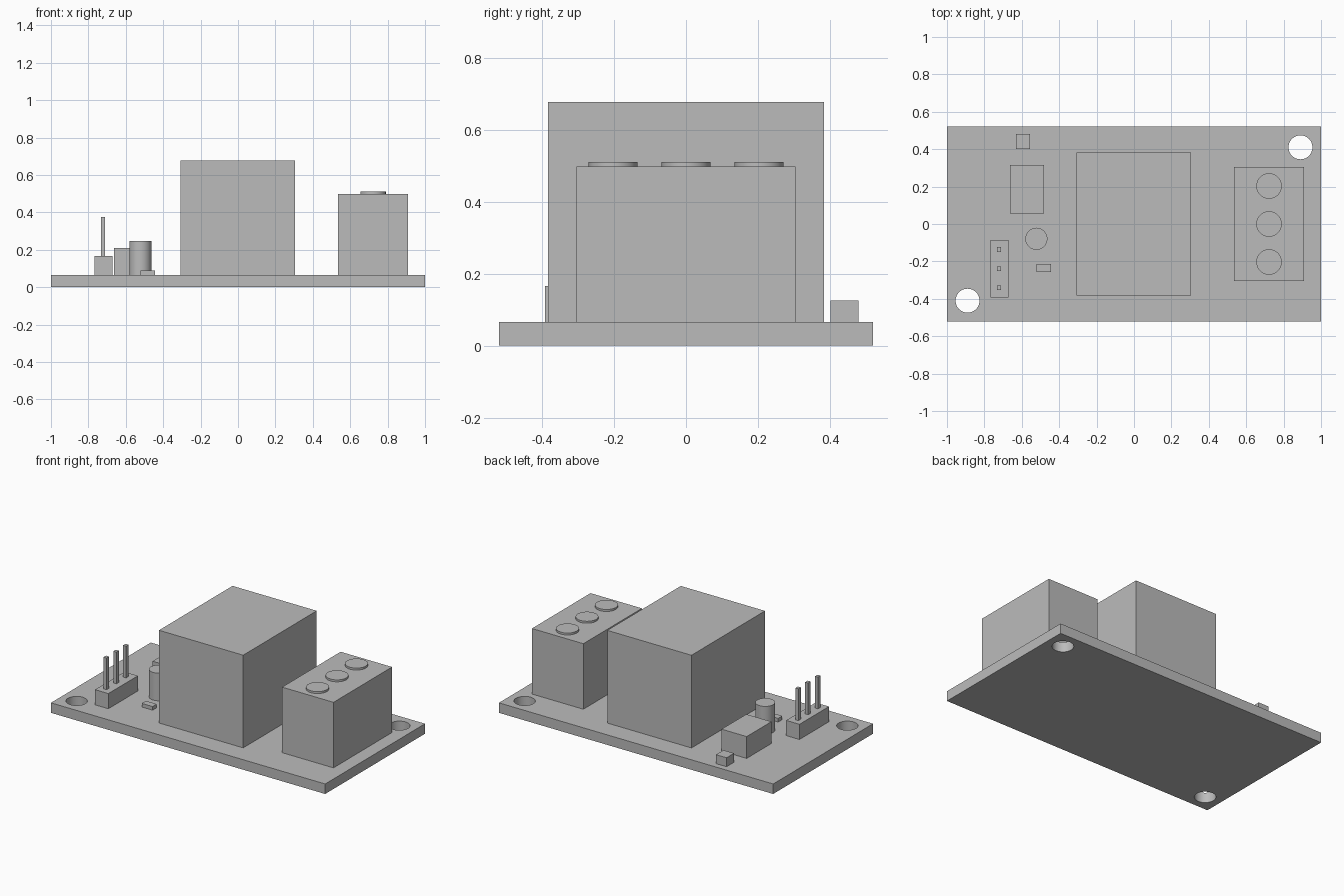
import bpy

cube = bpy.data.objects.get("Cube")
if cube:
    bpy.data.objects.remove(cube, do_unlink=True)

# Single plain grey for every part
grey = bpy.data.materials.new("plain_grey")
grey.use_nodes = True
colour = (0.5, 0.5, 0.5, 1)
grey.diffuse_color = colour
grey.node_tree.nodes["Principled BSDF"].inputs["Base Color"].default_value = colour

BOARD_TOP = 0.066


def box(name, x0, x1, y0, y1, top, base=BOARD_TOP):
    bpy.ops.mesh.primitive_cube_add(
        size=1, location=((x0 + x1) / 2, (y0 + y1) / 2, (base + top) / 2))
    ob = bpy.context.object
    ob.name = name
    ob.scale = (x1 - x0, y1 - y0, top - base)
    bpy.ops.object.transform_apply(location=False, rotation=False, scale=True)
    ob.data.materials.append(grey)
    return ob


def cylinder(name, x, y, radius, top, base=BOARD_TOP):
    bpy.ops.mesh.primitive_cylinder_add(
        vertices=48, radius=radius, depth=top - base,
        location=(x, y, (base + top) / 2))
    ob = bpy.context.object
    ob.name = name
    ob.data.materials.append(grey)
    bpy.ops.object.shade_smooth_by_angle()
    return ob


# Circuit board with two diagonal mounting holes
board = box("circuit_board", -1, 1, -0.52, 0.52, BOARD_TOP, 0)
for side in (-1, 1):
    cutter = cylinder("hole_cutter", side * 0.89, side * 0.41, 0.064, 0.2, -0.1)
    cutter.hide_render = True
    cutter.hide_set(True)
    cutter.display_type = 'WIRE'
    cut = board.modifiers.new("mounting_hole", 'BOOLEAN')
    cut.operation = 'DIFFERENCE'
    cut.solver = 'EXACT'
    cut.object = cutter

# Bake the holes and drop the cutters
bpy.context.view_layer.objects.active = board
for cut in list(board.modifiers):
    cutter = cut.object
    bpy.ops.object.modifier_apply(modifier=cut.name)
    bpy.data.objects.remove(cutter, do_unlink=True)
bpy.ops.object.select_all(action='DESELECT')
board.select_set(True)
bpy.ops.object.shade_smooth_by_angle()

# Relay housing
box("relay_housing", -0.308, 0.306, -0.383, 0.383, 0.677)

# Screw terminal block
box("terminal_block", 0.535, 0.91, -0.305, 0.305, 0.498)
for i in (-1, 0, 1):
    cylinder("terminal_screw", 0.722, i * 0.203, 0.068, 0.511, 0.498)

# Pin header
box("pin_header", -0.768, -0.671, -0.392, -0.085, 0.166)
for i in (-1, 0, 1):
    y = -0.239 + i * 0.102
    box("header_pin", -0.733, -0.711, y - 0.013, y + 0.013, 0.375, 0.166)

# Small components
box("driver_block", -0.663, -0.48, 0.057, 0.315, 0.21)
box("indicator_block", -0.632, -0.555, 0.402, 0.48, 0.125)
box("surface_resistor", -0.522, -0.443, -0.257, -0.214, 0.09)
cylinder("capacitor", -0.522, -0.079, 0.059, 0.248)
